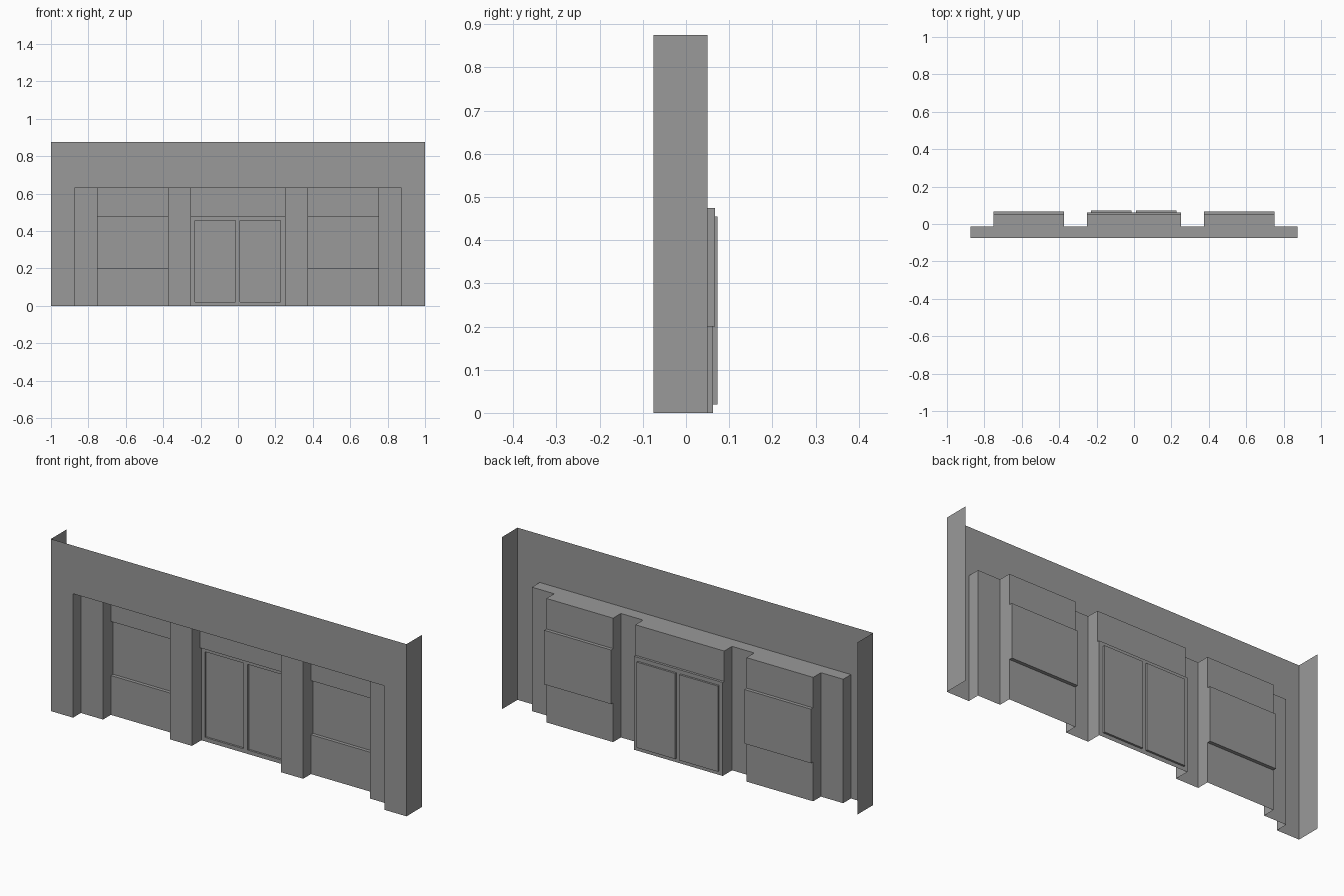
import bpy
import bmesh

default = bpy.data.objects.get("Cube")
if default:
    bpy.data.objects.remove(default, do_unlink=True)

# One plain grey for the whole wall
grey = bpy.data.materials.new("plain_grey")
grey.use_nodes = True
colour = (0.32, 0.32, 0.32, 1)
grey.diffuse_color = colour
grey.node_tree.nodes["Principled BSDF"].inputs["Base Color"].default_value = colour


def pocket(name, rect, lip, y, sides, holes=()):
    """Flat panel at depth y with openings, and edge strips running to the lip depth."""
    x0, x1, z0, z1 = rect
    bm = bmesh.new()

    # Panel, divided at the openings
    xs = sorted({x0, x1, *[v for h in holes for v in h[:2]]})
    zs = sorted({z0, z1, *[v for h in holes for v in h[2:]]})
    for a, b in zip(xs, xs[1:]):
        for c, d in zip(zs, zs[1:]):
            mx, mz = (a + b) / 2, (c + d) / 2
            if any(h[0] < mx < h[1] and h[2] < mz < h[3] for h in holes):
                continue
            bm.faces.new([bm.verts.new((px, y, pz))
                          for px, pz in ((a, c), (b, c), (b, d), (a, d))])

    # Edge strips: bottom, right, top, left
    loop = [(x0, z0), (x1, z0), (x1, z1), (x0, z1)]
    for i, side in enumerate("BRTL"):
        if side in sides:
            (ax, az), (bx, bz) = loop[i], loop[(i + 1) % 4]
            bm.faces.new([bm.verts.new(p) for p in (
                (bx, y, bz), (ax, y, az), (ax, lip, az), (bx, lip, bz))])

    bmesh.ops.remove_doubles(bm, verts=bm.verts, dist=0.0001)
    mesh = bpy.data.meshes.new(name)
    bm.to_mesh(mesh)
    bm.free()
    mesh.materials.append(grey)
    obj = bpy.data.objects.new(name, mesh)
    bpy.context.collection.objects.link(obj)


# Depths from the street inwards
FRONT, PIER, BAY, FRAME, GLASS, DOOR = -0.075, -0.0125, 0.05, 0.0625, 0.0675, 0.0725
HEAD, TRANSOM, SILL = 0.63, 0.475, 0.2

opening = (-0.875, 0.875, 0, HEAD)
bays = {"right": (-0.75, -0.375), "left": (0.375, 0.75)}
entrance = (-0.25, 0.25)
doors = {"right": (-0.23, -0.0125, 0.02, 0.455),
         "left": (0.0105, 0.228, 0.02, 0.455)}

# Front wall with end returns
pocket("front_wall", (-1, 1, 0, 0.875), BAY, FRONT, "LR", [opening])

# Recess behind the opening, leaving the piers between the bays
pocket("recess_piers", opening, FRONT, PIER, "LRT",
       [(*span, 0, HEAD) for span in (*bays.values(), entrance)])

# Window bays
for side, span in bays.items():
    window = (*span, SILL, TRANSOM)
    pocket(side + "_window_bay", (*span, 0, HEAD), PIER, BAY, "LRT", [window])
    pocket(side + "_window", window, BAY, GLASS, "LRTB")

# Entrance bay, door frame and double doors
frame = (*entrance, 0, TRANSOM)
pocket("entrance_bay", (*entrance, 0, HEAD), PIER, BAY, "LRT", [frame])
pocket("door_frame", frame, BAY, FRAME, "LRT", list(doors.values()))
for side, rect in doors.items():
    pocket(side + "_door", rect, FRAME, DOOR, "LRTB")
